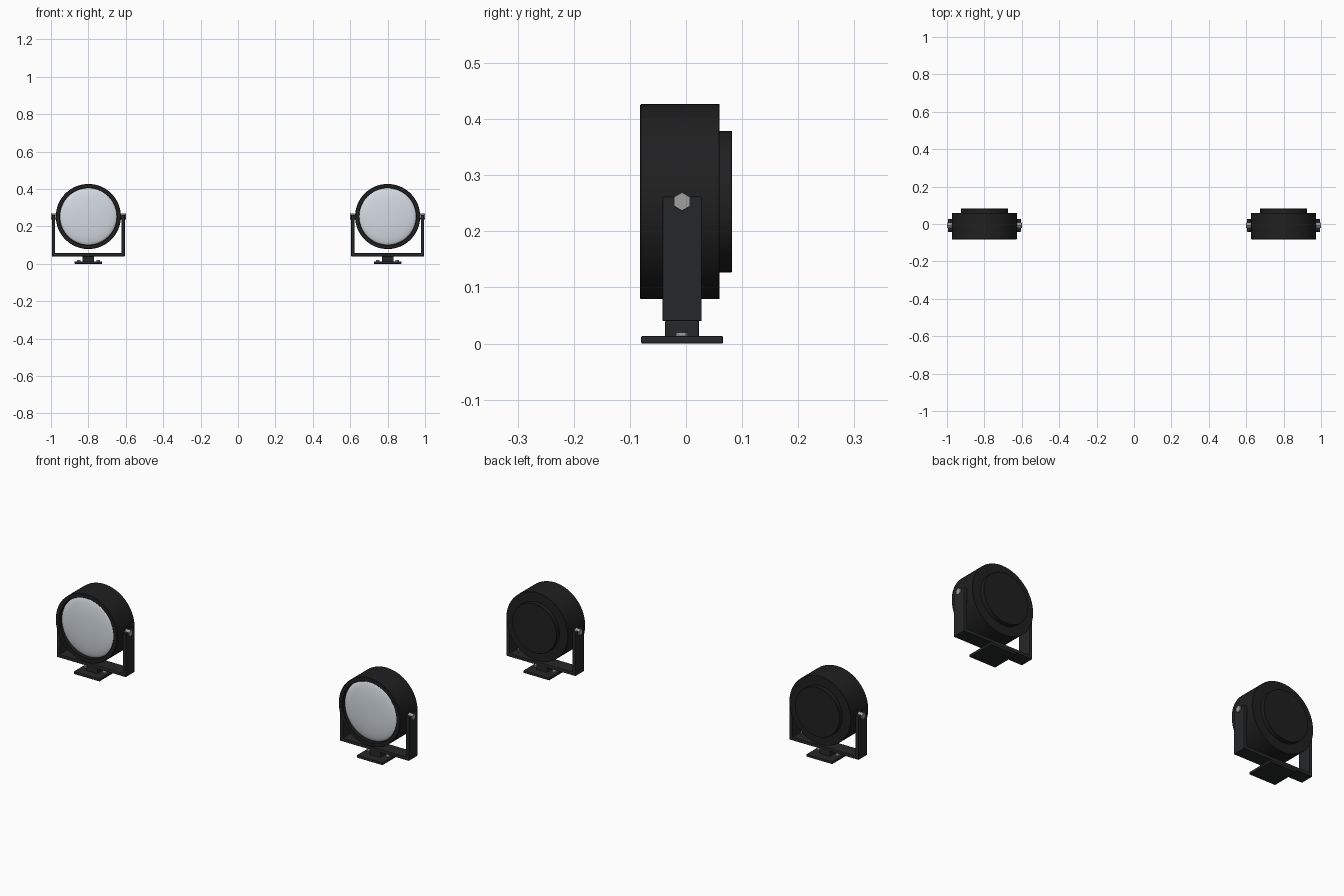
import bpy, bmesh, math
from mathutils import Matrix

if "Cube" in bpy.data.objects:
    bpy.data.objects.remove(bpy.data.objects["Cube"])

CZ = 0.253      # lamp axis height
BY = -0.007     # bracket centre in y


def material(name, rgb):
    m = bpy.data.materials.new(name)
    m.diffuse_color = (*rgb, 1)
    m.use_nodes = True
    m.node_tree.nodes["Principled BSDF"].inputs["Base Color"].default_value = m.diffuse_color
    return m


BLACK = material("black_housing", (0.014, 0.014, 0.015))
DARK = material("dark_bracket", (0.019, 0.020, 0.021))
GLASS = material("lens_glass", (0.66, 0.71, 0.76))
STEEL = material("bolt_steel", (0.35, 0.35, 0.35))


def finish(name, bm, mat, bevel=0, smooth=True):
    bmesh.ops.recalc_face_normals(bm, faces=bm.faces)
    me = bpy.data.meshes.new(name)
    bm.to_mesh(me)
    bm.free()
    me.materials.append(mat)
    ob = bpy.data.objects.new(name, me)
    bpy.context.collection.objects.link(ob)
    if bevel:
        mod = ob.modifiers.new("bevel", 'BEVEL')
        mod.width = bevel
        mod.segments = 2
    if smooth:
        bpy.ops.object.select_all(action='DESELECT')
        ob.select_set(True)
        bpy.context.view_layer.objects.active = ob
        bpy.ops.object.shade_smooth_by_angle(angle=math.radians(35))
    return ob


def lathe(name, cx, profile, mat, steps=64):
    """Revolve (radius, y) points around the lamp axis."""
    bm = bmesh.new()
    vs = [bm.verts.new((cx + r, y, CZ)) for r, y in profile]
    es = [bm.edges.new(p) for p in zip(vs, vs[1:])]
    bmesh.ops.spin(bm, geom=vs + es, cent=(cx, 0, CZ), axis=(0, 1, 0),
                   angle=math.tau, steps=steps)
    bmesh.ops.remove_doubles(bm, verts=bm.verts, dist=1e-5)
    return finish(name, bm, mat)


def box(name, centre, size, mat, bevel):
    bm = bmesh.new()
    bmesh.ops.create_cube(bm, size=1, matrix=Matrix.Translation(centre) @ Matrix.Diagonal((*size, 1)))
    return finish(name, bm, mat, bevel, smooth=False)


def bolt(name, centre, radius, depth, rot):
    bm = bmesh.new()
    bmesh.ops.create_cone(bm, cap_ends=True, segments=6, radius1=radius, radius2=radius,
                          depth=depth, matrix=Matrix.Translation(centre) @ rot)
    return finish(name, bm, STEEL, 0.001, smooth=False)


# hexagon lying along x with its points towards +-y
SIDE = Matrix.Rotation(math.pi / 2, 4, 'Y') @ Matrix.Rotation(math.pi / 2, 4, 'Z')
if abs((SIDE @ Matrix.Identity(4)).to_3x3().col[0].y) < 0.5:
    SIDE = Matrix.Rotation(math.pi / 2, 4, 'Y')

for side, cx in (("left", -0.8), ("right", 0.8)):
    # drum housing with recessed front opening, rear cap
    lathe(side + "_housing", cx, [(0, -0.05), (0.152, -0.05), (0.152, -0.080), (0.154, -0.082),
                                  (0.172, -0.082), (0.174, -0.080), (0.174, 0.059),
                                  (0.173, 0.060), (0, 0.060)], BLACK)
    lathe(side + "_rear_cap", cx, [(0, 0.058), (0.126, 0.058), (0.126, 0.081),
                                   (0.125, 0.082), (0, 0.082)], BLACK)
    # domed lens
    dome = [(0.153 * math.sin(a), -0.060 - 0.021 * math.cos(a))
            for a in (i * math.pi / 20 for i in range(11))]
    lathe(side + "_lens", cx, dome, GLASS)

    # U shaped bracket
    o, i, top, low, inner = 0.195, 0.178, 0.262, 0.040, 0.057
    bm = bmesh.new()
    outline = [(-o, top), (-o, low), (o, low), (o, top), (i, top), (i, inner), (-i, inner), (-i, top)]
    face = bm.faces.new([bm.verts.new((cx + x, BY - 0.035, z)) for x, z in outline])
    ext = bmesh.ops.extrude_face_region(bm, geom=[face])
    bmesh.ops.translate(bm, vec=(0, 0.07, 0),
                        verts=[v for v in ext["geom"] if isinstance(v, bmesh.types.BMVert)])
    finish(side + "_bracket", bm, DARK, 0.002, smooth=False)

    # mounting foot
    box(side + "_post", (cx, BY, 0.0255), (0.062, 0.061, 0.031), DARK, 0.003)
    box(side + "_base_plate", (cx, BY, 0.0065), (0.146, 0.146, 0.013), DARK, 0.002)

    # pivot and base bolts
    for n, s in (("a", -1), ("b", 1)):
        bolt(f"{side}_pivot_bolt_{n}", (cx + s * 0.186, BY, CZ), 0.0165, 0.028, SIDE)
        bolt(f"{side}_base_bolt_{n}", (cx + s * 0.052, BY, 0.015), 0.011, 0.010, Matrix.Identity(4))
